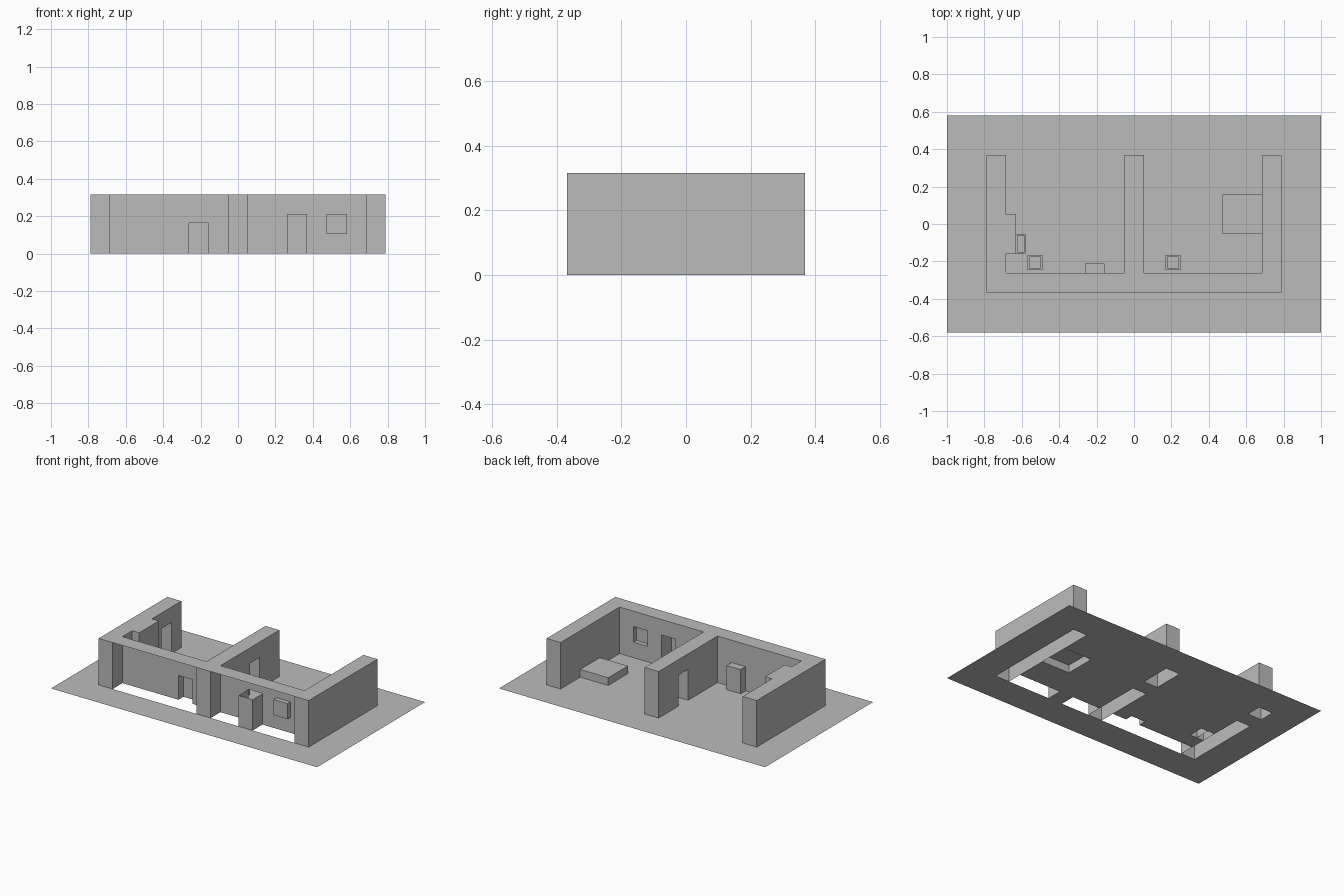
import bpy, bmesh

if "Cube" in bpy.data.objects:
    bpy.data.objects.remove(bpy.data.objects["Cube"])

U = 2 / 19          # one building module; all numbers below are in modules
H = 3               # wall height

grey = bpy.data.materials.new("plain grey")
grey.diffuse_color = (0.5, 0.5, 0.5, 1)
grey.use_nodes = True
grey.node_tree.nodes["Principled BSDF"].inputs["Base Color"].default_value = grey.diffuse_color


def panel(bm, axis, at, a, b, sign=1, holes=()):
    """Flat panel across an axis, split on a grid so rectangular holes can be left out."""
    As = sorted({*a, *[min(max(v, a[0]), a[1]) for h in holes for v in h[:2]]})
    Bs = sorted({*b, *[min(max(v, b[0]), b[1]) for h in holes for v in h[2:]]})
    for a0, a1 in zip(As, As[1:]):
        for b0, b1 in zip(Bs, Bs[1:]):
            ca, cb = (a0 + a1) / 2, (b0 + b1) / 2
            if any(h[0] < ca < h[1] and h[2] < cb < h[3] for h in holes):
                continue
            pts = []
            for p, q in ((a0, b0), (a1, b0), (a1, b1), (a0, b1)):
                co = {"x": (at, p, q), "y": (p, at, q), "z": (p, q, at)}[axis]
                pts.append(bm.verts.new([c * U for c in co]))
            face = bm.faces.new(pts)
            if (sign > 0) == (axis == "y"):
                face.normal_flip()


def box(bm, x, y, z, skip=(), inward=False):
    """Box shell; skip names the sides left open."""
    s = -1 if inward else 1
    for name, axis, at, a, b, sign in (
            ("-x", "x", x[0], y, z, -s), ("+x", "x", x[1], y, z, s),
            ("-y", "y", y[0], x, z, -s), ("+y", "y", y[1], x, z, s),
            ("-z", "z", z[0], x, y, -s), ("+z", "z", z[1], x, y, s)):
        if name not in skip:
            panel(bm, axis, at, a, b, sign)


def finish(name, bm):
    bmesh.ops.remove_doubles(bm, verts=bm.verts, dist=1e-5)
    bmesh.ops.dissolve_limit(bm, angle_limit=0.01, verts=bm.verts, edges=bm.edges)
    me = bpy.data.meshes.new(name)
    bm.to_mesh(me)
    bm.free()
    me.materials.append(grey)
    bpy.context.collection.objects.link(bpy.data.objects.new(name, me))


def tub(name, x, y, h, rim, depth):
    """Small block with a sunken top, open underneath."""
    bm = bmesh.new()
    xi, yi = (x[0] + rim, x[1] - rim), (y[0] + rim, y[1] - rim)
    box(bm, x, y, (0, h), ("-z", "+z"))
    panel(bm, "z", h, x, y, 1, [(*xi, *yi)])
    box(bm, xi, yi, (h - depth, h), ("+z",), True)
    finish(name, bm)


# ground sheet, cut away under the hollow walls and furniture
bm = bmesh.new()
panel(bm, "z", 0, (-9.5, 9.5), (-5.5, 5.5), 1, [
    (6.5, 7.5, -3.5, 3.5),
    (-7.5, -6.5, -3.5, 1.5), (-7.5, -6.5, 2.5, 3.5),
    (-.5, .5, -3.5, .5), (-.5, .5, 1.5, 3.5),
    (-6.5, -.5, -3.5, -2.5), (.5, 2.5, -3.5, -2.5), (3.5, 6.5, -3.5, -2.5),
    (-2.5, -1.5, -2.5, -2), (-6.5, -5.5, -1.5, -.5), (4.5, 6.5, -.5, 1.5)])
finish("ground_sheet", bm)

# wall tops in one E-shaped sheet
bm = bmesh.new()
panel(bm, "z", H, (-7.5, 7.5), (-3.5, 3.5), 1, [
    (-6, -.5, -2.5, 3.5), (-6.5, -6, -2.5, -1.5),
    (-6.5, -6, .5, 3.5), (.5, 6.5, -2.5, 3.5)])
finish("wall_tops", bm)

# left, middle and right walls, with doorway openings on their faces
Y, Z = (-3.5, 3.5), (0, H)
mid_door, left_door = [(.5, 1.5, 0, 2)], [(1.5, 2.5, 0, 2)]
for name, x, h0, h1 in (("left_wall", (-7.5, -6.5), [], left_door),
                        ("middle_wall", (-.5, .5), mid_door, mid_door),
                        ("right_wall", (6.5, 7.5), [], [])):
    bm = bmesh.new()
    panel(bm, "x", x[0], Y, Z, -1, h0)
    panel(bm, "x", x[1], Y, Z, 1, h1)
    panel(bm, "y", -3.5, x, Z, -1)
    panel(bm, "y", 3.5, x, Z, 1)
    finish(name, bm)

# doorway linings
bm = bmesh.new()
box(bm, (-.5, .5), (.5, 1.5), (0, 2), ("-x", "+x", "-z"), True)
finish("middle_doorway", bm)
bm = bmesh.new()
box(bm, (-7.5, -6.5), (1.5, 2.5), (0, 2), ("-x", "+x", "-z", "+z"), True)
finish("left_doorway", bm)
bm = bmesh.new()
box(bm, (2.5, 3.5), (-3.5, -2.5), (0, 2), ("+y", "-z", "+z"), True)
finish("front_doorway", bm)

# window recess
bm = bmesh.new()
box(bm, (4.5, 5.5), (-2.8, -2.5), (1, 2), ("+y",), True)
finish("window_recess", bm)

# inner skin of the front wall
bm = bmesh.new()
panel(bm, "y", -2.5, (-6.5, -.5), Z, 1, [(-2.5, -1.5, 0, 1.56)])
panel(bm, "y", -2.5, (.5, 6.5), Z, 1, [(2.5, 3.5, 0, 2), (4.5, 5.5, 1, 2)])
finish("front_wall_inner_skin", bm)

# cabinet against the front wall, open at the back
bm = bmesh.new()
box(bm, (-2.5, -1.5), (-2.5, -2), (0, 1.56), ("-y", "-z"))
finish("cabinet", bm)

# chimney breast on the left wall
bm = bmesh.new()
box(bm, (-6.5, -6), (-1.5, .5), (0, H), ("-x", "-z", "+z"))
finish("chimney_breast", bm)

# bed
bm = bmesh.new()
box(bm, (4.5, 6.5), (-.5, 1.5), (0, .5), ("-z", "+x"))
finish("bed", bm)

# trough and two pots
tub("trough", (-6, -5.5), (-1.5, -.5), .6, .09, .15)
for side, cx in (("left", -5.3 + .27), ("right", 1.98)):
    tub(side + "_pot", (cx - .38, cx + .38), (-2.34, -1.58), .75, .1, .15)
